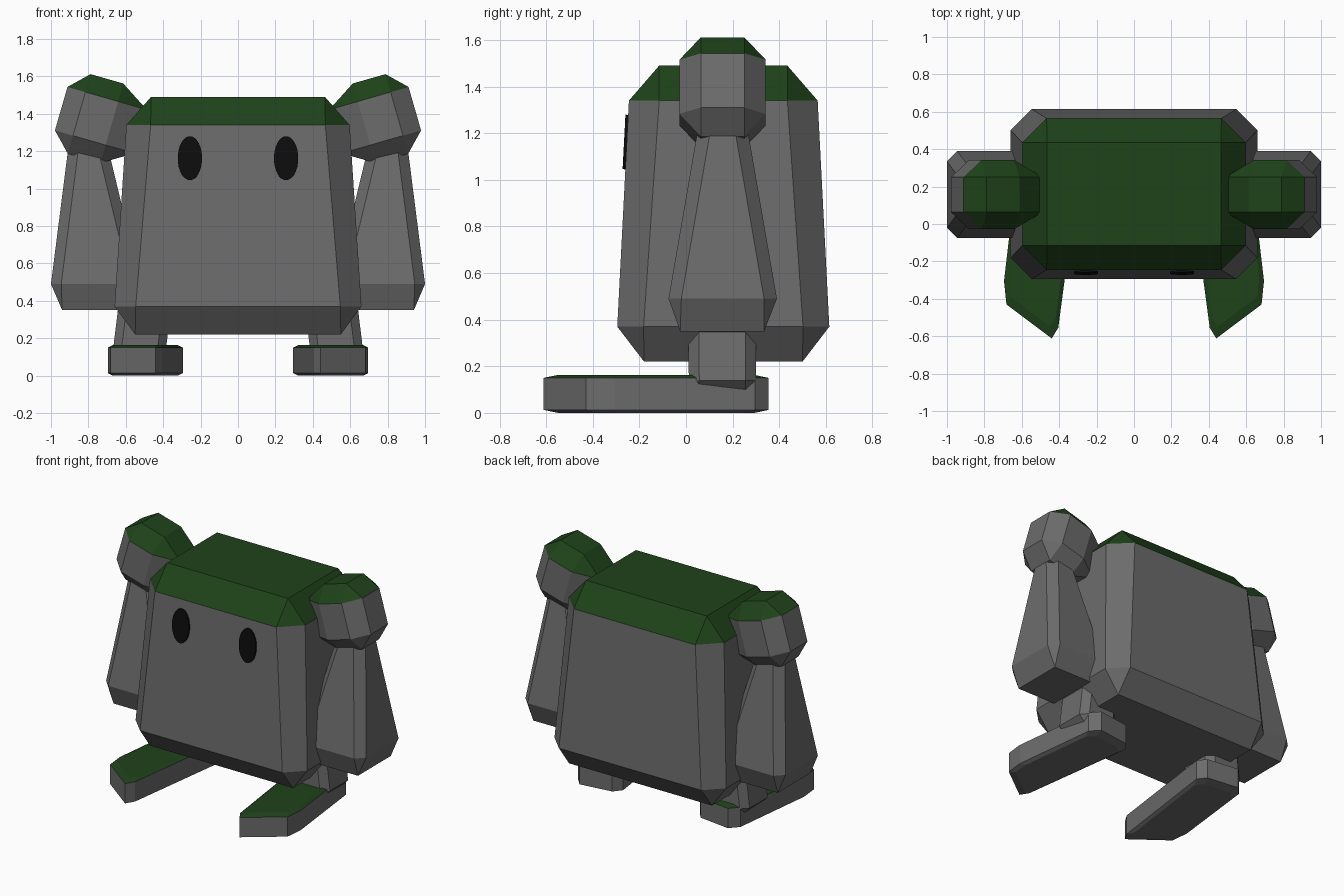
import bpy, bmesh, math
from mathutils import Matrix

if "Cube" in bpy.data.objects:
    bpy.data.objects.remove(bpy.data.objects["Cube"])


def material(name, rgb):
    m = bpy.data.materials.new(name)
    m.diffuse_color = (*rgb, 1)
    m.use_nodes = True
    m.node_tree.nodes["Principled BSDF"].inputs["Base Color"].default_value = m.diffuse_color
    return m


GREY = material("stone_grey", (0.15, 0.15, 0.15))
GREEN = material("moss_green", (0.013, 0.055, 0.010))
BLACK = material("eye_black", (0.004, 0.004, 0.004))


def ring(z, x0, x1, y0, y1, c=0):
    """Rectangle at height z, its corners cut by c."""
    if c == 0:
        return [(x, y, z) for x in (x0, x1) for y in (y0, y1)]
    pts = []
    for x, dx in ((x0, c), (x1, -c)):
        for y, dy in ((y0, c), (y1, -c)):
            pts += [(x + dx, y, z), (x, y + dy, z)]
    return pts


def solid(name, pts, side=1, mossy=True):
    """Faceted convex block through the points, upward faces coloured green."""
    bm = bmesh.new()
    for x, y, z in pts:
        bm.verts.new((x * side, y, z))
    bmesh.ops.convex_hull(bm, input=bm.verts[:])
    bmesh.ops.delete(bm, geom=[v for v in bm.verts if not v.link_faces], context='VERTS')
    bmesh.ops.dissolve_limit(bm, angle_limit=math.radians(4),
                             verts=bm.verts[:], edges=bm.edges[:])
    bmesh.ops.recalc_face_normals(bm, faces=bm.faces[:])
    bm.normal_update()
    for f in bm.faces:
        f.material_index = int(mossy and f.normal.z > 0.4)
    me = bpy.data.meshes.new(name)
    bm.to_mesh(me)
    bm.free()
    me.materials.append(GREY)
    me.materials.append(GREEN)
    ob = bpy.data.objects.new(name, me)
    bpy.context.collection.objects.link(ob)
    return ob


# Body: tapered block with bevelled edges
solid("body",
      ring(0.22, -0.55, 0.55, -0.18, 0.50)
      + ring(0.37, -0.66, 0.66, -0.295, 0.615, 0.113)
      + ring(1.34, -0.597, 0.597, -0.245, 0.565, 0.13)
      + ring(1.49, -0.465, 0.465, -0.115, 0.435))

# Shoulder: bevelled box in its own tilted frame (u along the arm line, v up)
tilt = Matrix.Rotation(-math.radians(16), 4, 'Y')
U0, U1, V0, V1, Y0, Y1 = 0.86, 1.302, 0.89, 1.332, -0.028, 0.342
B, BI = 0.1, 0.16
box = []
for u, du in ((U0, BI), (U1, -B)):
    for v, dv in ((V0, B), (V1, -B)):
        for y, dy in ((Y0, 0.092), (Y1, -0.092)):
            box += [(u, y + dy, v + dv), (u + du, y, v + dv), (u + du, y + dy, v)]
ca, sa = math.cos(math.radians(16)), math.sin(math.radians(16))
shoulder = [(u * ca - v * sa, y, u * sa + v * ca) for u, y, v in box]

# Arm: narrow at the shoulder, wide at the hand
arm = (ring(0.35, 0.58, 0.94, -0.025, 0.335)
       + ring(0.49, 0.52, 1.0, -0.075, 0.39, 0.055)
       + ring(1.30, 0.715, 0.897, 0.065, 0.25, 0.055))

# Leg: short bevelled post
leg = (ring(0.09, 0.43, 0.62, 0.05, 0.255)
       + ring(0.14, 0.385, 0.668, 0.012, 0.30, 0.045)
       + ring(0.45, 0.35, 0.63, 0.01, 0.30, 0.045))

# Foot: long slab, toes turned out, slanted front edge
outline = [(0.405, -0.555), (0.44, -0.612), (0.682, -0.43), (0.695, -0.305),
           (0.625, 0.295), (0.57, 0.355), (0.34, 0.325), (0.295, 0.27)]
cx, cy = 0.5, -0.12
foot = [(cx + (x - cx) * k, cy + (y - cy) * k, z)
        for z, k in ((0, 0.87), (0.013, 1), (0.15, 1), (0.163, 0.87))
        for x, y in outline]

for side, label in ((1, "right"), (-1, "left")):
    solid("shoulder_" + label, shoulder, side)
    solid("arm_" + label, arm, side, mossy=False)
    solid("leg_" + label, leg, side, mossy=False)
    solid("foot_" + label, foot, side)

    # Eye: thin oval disc lying on the sloping face
    bpy.ops.mesh.primitive_cylinder_add(
        vertices=32, radius=1, depth=0.024, location=(0.257 * side, -0.254, 1.162),
        rotation=(math.pi / 2 - 0.052, 0, 0))
    eye = bpy.context.object
    eye.name = "eye_" + label
    eye.scale = (0.065, 0.117, 1)
    eye.data.materials.append(BLACK)
